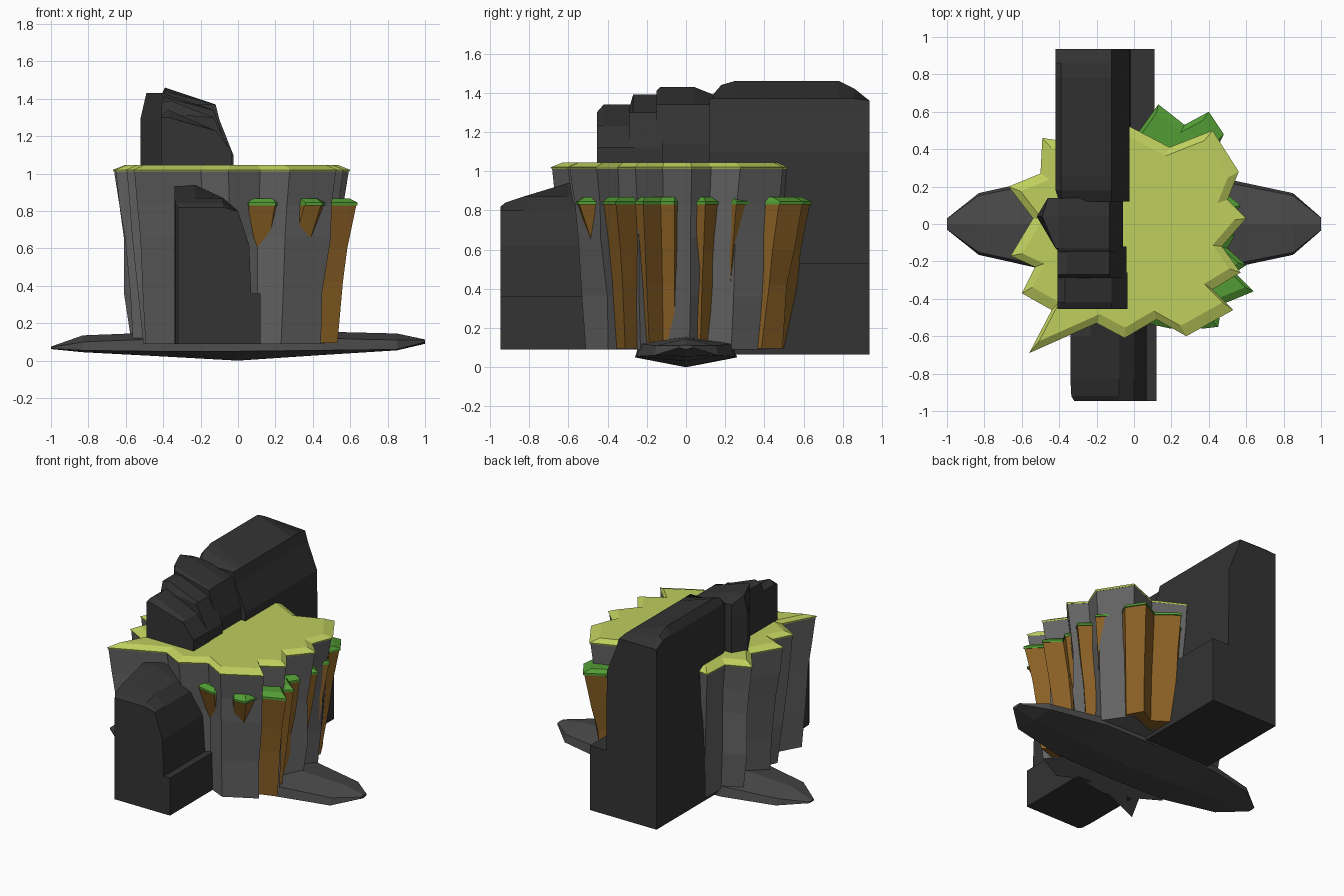
import bpy, bmesh, random
random.seed(4)
CX, CY = -0.03, -0.05


def mat(name, r, g, b):
    m = bpy.data.materials.new(name)
    m.diffuse_color = (r, g, b, 1)
    return m


dark = mat("dark_stone", 0.033, 0.033, 0.033)
slate = mat("slate", 0.065, 0.065, 0.065)
grey = mat("cliff_stone", 0.125, 0.125, 0.125)
lime = mat("lime_grass", 0.52, 0.62, 0.11)
green = mat("green_grass", 0.085, 0.33, 0.035)
earth = mat("earth", 0.25, 0.115, 0.018)


def loft(name, rings, material):
    """Join equal-length rings of points with quads and cap both ends."""
    bm = bmesh.new()
    rows = [[bm.verts.new(p) for p in ring] for ring in rings]
    n = len(rows[0])
    for a, b in zip(rows, rows[1:]):
        for i in range(n):
            j = (i + 1) % n
            bm.faces.new((a[i], a[j], b[j], b[i]))
    bm.faces.new(rows[0])
    bm.faces.new(rows[-1])
    bmesh.ops.remove_doubles(bm, verts=bm.verts, dist=0.0005)
    bmesh.ops.triangulate(bm, faces=[f for f in bm.faces if len(f.verts) > 4])
    bmesh.ops.recalc_face_normals(bm, faces=bm.faces)
    me = bpy.data.meshes.new(name)
    bm.to_mesh(me)
    bm.free()
    me.materials.append(material)
    ob = bpy.data.objects.new(name, me)
    bpy.context.collection.objects.link(ob)
    return ob


def level(outline, z, scale, jitter=0.0, front=1.0):
    """Ring scaled about the cliff centre; front shrinks the -y points."""
    ring = []
    for x, y in outline:
        s = scale + random.uniform(-jitter, jitter)
        if y < -0.5:
            s *= front
        ring.append((CX + (x - CX) * s, CY + (y - CY) * s, z))
    return ring


def rock(name, profile, sections):
    """Prism along y; each section is (y, highest z, lowest x)."""
    loft(name, [[(max(x, xmin), y, min(z, zmax)) for x, z in profile]
                for y, zmax, xmin in sections], dark)


# jagged main cliff and its grass top
cliff = [(0.60, 0.03), (0.50, 0.13), (0.56, 0.28), (0.42, 0.50), (0.19, 0.41),
         (-0.02, 0.52), (-0.22, 0.42), (-0.49, 0.46), (-0.50, 0.27), (-0.67, 0.20),
         (-0.54, 0.03), (-0.66, -0.17), (-0.53, -0.23), (-0.60, -0.37),
         (-0.44, -0.46), (-0.56, -0.69), (-0.20, -0.53), (-0.05, -0.61),
         (0.12, -0.51), (0.28, -0.60), (0.53, -0.46), (0.42, -0.35),
         (0.57, -0.26), (0.47, -0.12)]
loft("cliff_body", [level(cliff, 0.09, 0.855, 0.025), level(cliff, 0.36, 0.88, 0.035),
                    level(cliff, 0.66, 0.925, 0.03), level(cliff, 0.83, 0.95, 0.015),
                    level(cliff, 1.02, 0.99)], grey)
loft("cliff_grass", [level(cliff, 1.01, 0.99), level(cliff, 1.02, 1.0),
                     level(cliff, 1.045, 0.90)], lime)

# lower earth buttresses with green caps
bank = [(0.48, -0.03), (0.57, 0.10), (0.46, 0.19), (0.55, 0.26), (0.43, 0.38),
        (0.48, 0.48), (0.40, 0.60), (0.27, 0.53), (0.13, 0.64), (0.03, 0.50),
        (-0.20, 0.38), (-0.38, 0.20), (-0.43, 0.0), (-0.38, -0.25), (-0.25, -0.38),
        (0.0, -0.43), (0.06, -0.53), (0.20, -0.56), (0.26, -0.45), (0.36, -0.56),
        (0.45, -0.55), (0.47, -0.43), (0.64, -0.36), (0.54, -0.26),
        (0.60, -0.22), (0.50, -0.13), (0.54, -0.06)]
loft("earth_bank", [level(bank, 0.095, 0.82, 0.02, 0.8), level(bank, 0.42, 0.88, 0.02, 0.82),
                    level(bank, 0.60, 0.925, 0.01, 0.9), level(bank, 0.835, 0.99)], earth)
loft("bank_grass", [level(bank, 0.83, 1.0), level(bank, 0.845, 1.0),
                    level(bank, 0.868, 0.93)], green)

# flat slab under the cliff
slab = []
for x, w, bottom, low, high, top in [(-1.0, 0.03, 0.062, 0.065, 0.072, 0.075),
                                     (-0.83, 0.165, 0.045, 0.055, 0.10, 0.135),
                                     (-0.45, 0.25, 0.025, 0.05, 0.115, 0.15),
                                     (0.0, 0.26, 0.0, 0.05, 0.12, 0.15),
                                     (0.45, 0.25, 0.03, 0.055, 0.12, 0.155),
                                     (0.85, 0.165, 0.055, 0.06, 0.11, 0.145),
                                     (1.0, 0.035, 0.09, 0.10, 0.11, 0.113)]:
    slab.append([(x, -w, low), (x, 0, bottom), (x, w, low), (x, w * 0.92, high),
                 (x, 0, top), (x, -w * 0.92, high)])
loft("base_slab", slab, slate)

# tall rock behind, with a low ledge on its right
rock("back_rock", [(-0.42, 0.065), (-0.42, 1.40), (-0.39, 1.46), (-0.12, 1.37),
                   (-0.10, 1.29), (-0.025, 1.10), (-0.02, 0.53), (0.11, 0.53),
                   (0.11, 0.065)],
     [(0.12, 1.37, -0.40), (0.18, 1.44, -0.42), (0.25, 1.47, -0.42),
      (0.78, 1.47, -0.42), (0.86, 1.42, -0.42), (0.935, 1.36, -0.42)])

# leaning rock in front
rock("front_rock", [(-0.34, 0.09), (-0.34, 0.93), (-0.23, 0.94), (-0.08, 0.87),
                    (0.0, 0.80), (0.06, 0.62), (0.07, 0.36), (0.12, 0.36),
                    (0.12, 0.09)],
     [(-0.945, 0.82, -0.32), (-0.92, 0.84, -0.335), (-0.83, 0.87, -0.34),
      (-0.60, 0.94, -0.34), (-0.42, 0.94, -0.34)])

# three stepped rocks on the grass
rock("step_rock_low", [(-0.41, 1.0), (-0.41, 1.31), (-0.37, 1.34), (-0.12, 1.23),
                       (-0.035, 1.12), (-0.035, 1.0)],
     [(-0.455, 1.30, -0.41), (-0.42, 1.34, -0.41), (-0.26, 1.34, -0.41)])
rock("step_rock_middle", [(-0.41, 1.0), (-0.41, 1.38), (-0.36, 1.39), (-0.13, 1.30),
                          (-0.04, 1.12), (-0.04, 1.0)],
     [(-0.29, 1.32, -0.41), (-0.27, 1.39, -0.41), (-0.12, 1.39, -0.41)])
rock("step_rock_high", [(-0.52, 1.0), (-0.52, 1.30), (-0.49, 1.43), (-0.40, 1.43),
                        (-0.13, 1.34), (-0.06, 1.14), (-0.06, 1.0)],
     [(-0.15, 1.41, -0.40), (-0.13, 1.43, -0.42), (0.04, 1.43, -0.52),
      (0.14, 1.39, -0.46)])
